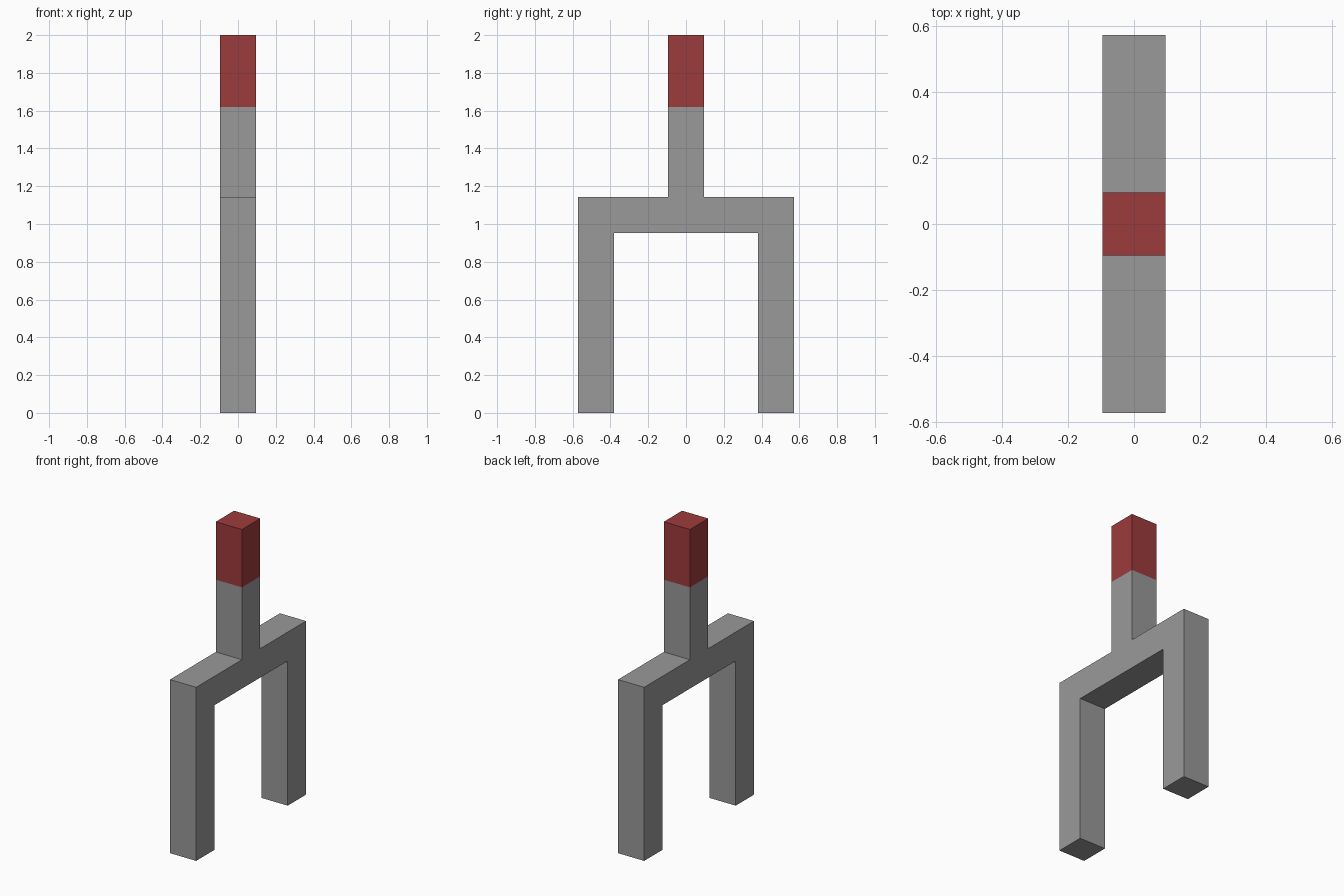
import bpy, bmesh
from mathutils import Vector

cube = bpy.data.objects.get("Cube")
if cube:
    bpy.data.objects.remove(cube, do_unlink=True)

U = 2 / 21            # half the width of a bar
TIP_Z = 17 * U        # where the red tip begins


def flat_material(name, rgb):
    mat = bpy.data.materials.new(name)
    mat.use_nodes = True
    color = (*rgb, 1.0)
    mat.diffuse_color = color
    bsdf = next(n for n in mat.node_tree.nodes if n.type == 'BSDF_PRINCIPLED')
    bsdf.inputs["Base Color"].default_value = color
    return mat


# Half outline of the fork (y, z), from the inner arch to the top, mirrored in y
half = [(4, 10), (4, 0), (6, 0), (6, 12), (1, 12), (1, 21)]
outline = half + [(-y, z) for y, z in reversed(half)]

# Extrude the outline across x to make the two prongs, crossbar and handle
bm = bmesh.new()
face = bm.faces.new([bm.verts.new((-U, y * U, z * U)) for y, z in outline])
result = bmesh.ops.extrude_face_region(bm, geom=[face], use_keep_orig=True)
moved = [v for v in result["geom"] if isinstance(v, bmesh.types.BMVert)]
bmesh.ops.translate(bm, verts=moved, vec=Vector((2 * U, 0, 0)))

# Cut the handle where the tip begins and colour everything above it red
bmesh.ops.bisect_plane(bm, geom=bm.verts[:] + bm.edges[:] + bm.faces[:],
                       plane_co=(0, 0, TIP_Z), plane_no=(0, 0, 1))
bmesh.ops.recalc_face_normals(bm, faces=bm.faces[:])
for f in bm.faces:
    f.material_index = int(min(v.co.z for v in f.verts) > TIP_Z - 0.001)

mesh = bpy.data.meshes.new("two_prong_fork")
bm.to_mesh(mesh)
bm.free()
mesh.materials.append(flat_material("grey", (0.32, 0.32, 0.32)))
mesh.materials.append(flat_material("dark_red", (0.335, 0.043, 0.043)))
fork = bpy.data.objects.new("two_prong_fork", mesh)
bpy.context.collection.objects.link(fork)
